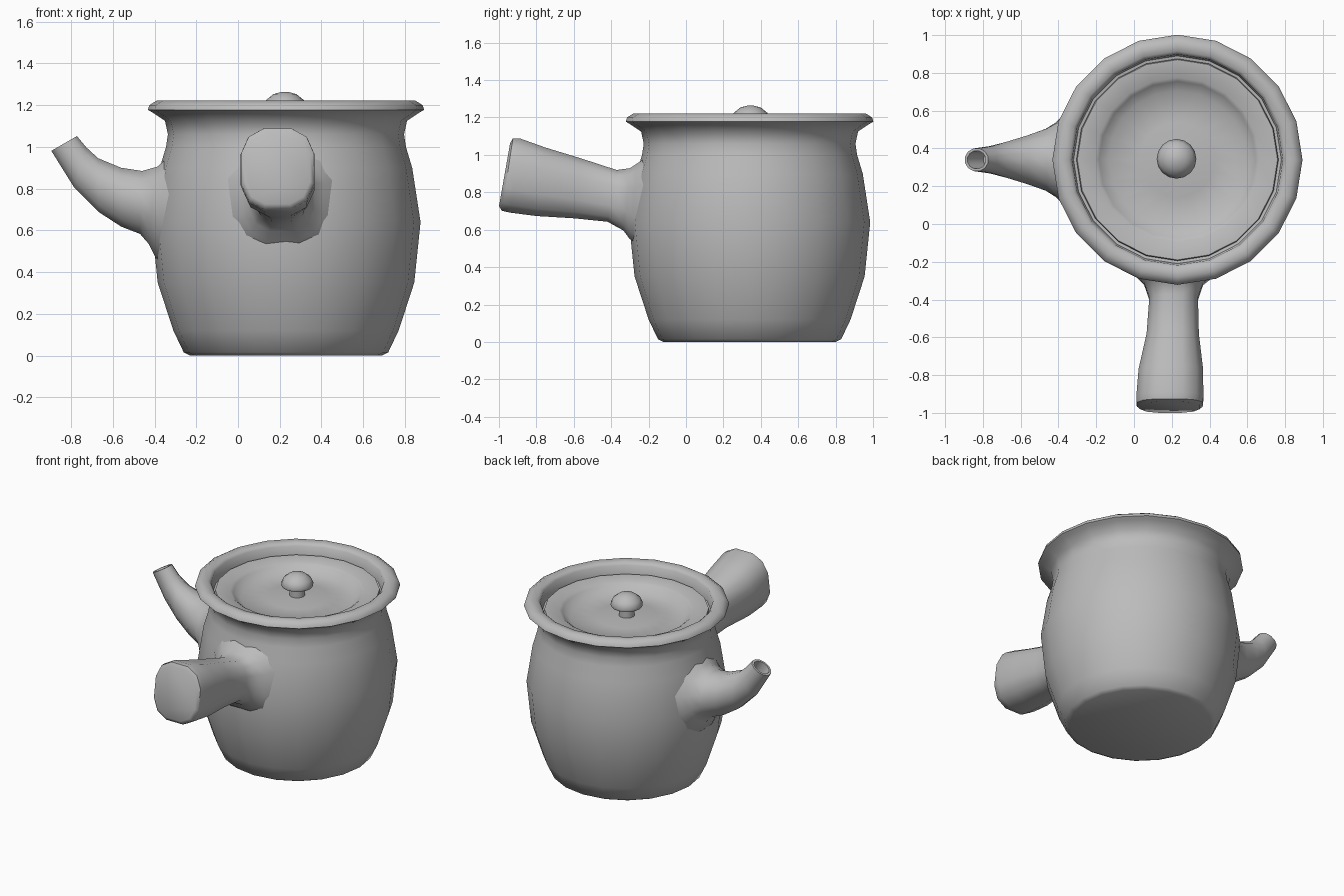
import bpy, bmesh, math
from mathutils import Vector

cube = bpy.data.objects.get("Cube")
if cube:
    bpy.data.objects.remove(cube)

CX, CY = 0.23, 0.34   # axis of the pot

clay = bpy.data.materials.new("grey clay")
clay.use_nodes = True
clay.diffuse_color = (0.5, 0.5, 0.5, 1)
clay.node_tree.nodes["Principled BSDF"].inputs["Base Color"].default_value = (0.5, 0.5, 0.5, 1)


def finish(name, bm, angle):
    bmesh.ops.recalc_face_normals(bm, faces=bm.faces)
    mesh = bpy.data.meshes.new(name)
    bm.to_mesh(mesh)
    bm.free()
    mesh.materials.append(clay)
    obj = bpy.data.objects.new(name, mesh)
    bpy.context.collection.objects.link(obj)
    bpy.ops.object.select_all(action='DESELECT')
    obj.select_set(True)
    bpy.context.view_layer.objects.active = obj
    bpy.ops.object.shade_smooth_by_angle(angle=math.radians(angle))
    return obj


def loft(name, rings, angle=50, cap_start=False, cap_end=False):
    """Skin a list of equally long point rings."""
    bm = bmesh.new()
    loops = [[bm.verts.new(p) for p in ring] for ring in rings]
    n = len(loops[0])
    for a, b in zip(loops, loops[1:]):
        for i in range(n):
            j = (i + 1) % n
            bm.faces.new((a[i], a[j], b[j], b[i]))
    if cap_start:
        bm.faces.new(loops[0])
    if cap_end:
        bm.faces.new(loops[-1])
    return finish(name, bm, angle)


def lathe(name, profile, sides=20, x=CX, y=CY, **kw):
    """Turn (radius, height) points about a vertical axis."""
    turn = [2 * math.pi * i / sides for i in range(sides)]
    return loft(name, [[(x + r * math.cos(t), y + r * math.sin(t), z) for t in turn]
                       for r, z in profile], **kw)


def section(center, u, v, a, b, sides, power=1.0):
    """Rounded cross-section with half sizes a, b along u, v."""
    pts = []
    for i in range(sides):
        t = 2 * math.pi * (i + 0.5) / sides
        c, s = math.cos(t), math.sin(t)
        pts.append(Vector(center) + Vector(u) * a * math.copysign(abs(c) ** power, c)
                   + Vector(v) * b * math.copysign(abs(s) ** power, s))
    return pts


# Pot with flared rim and an inner ledge for the lid
lathe("pot_body", [(0.46, 0), (0.49, 0.015), (0.54, 0.12), (0.615, 0.35), (0.645, 0.64),
                   (0.605, 0.90), (0.575, 1.0), (0.566, 1.06), (0.58, 1.125),
                   (0.64, 1.165), (0.662, 1.178), (0.655, 1.20), (0.62, 1.222),
                   (0.575, 1.215), (0.558, 1.20), (0.55, 1.12), (0.49, 1.11)],
      cap_start=True, angle=55)

# Sunken lid
lathe("lid", [(0.50, 1.12), (0.535, 1.135), (0.53, 1.15), (0.435, 1.145), (0.415, 1.13),
              (0.365, 1.085), (0.2, 1.10), (0.04, 1.11)], cap_end=True, angle=55)

# Mushroom knob
lathe("lid_knob", [(0.052, 1.09), (0.052, 1.175), (0.10, 1.175), (0.105, 1.19), (0.09, 1.225),
                   (0.055, 1.253), (0.015, 1.264)],
      sides=16, x=0.225, y=0.345, cap_end=True, angle=45)

# Hollow curved spout: upper edge, lower edge (x, z) and half width
spout = [((-0.20, 1.04), (-0.25, 0.36), 0.34), ((-0.345, 0.95), (-0.395, 0.46), 0.245),
         ((-0.385, 0.912), (-0.43, 0.53), 0.205), ((-0.46, 0.89), (-0.47, 0.578), 0.17),
         ((-0.56, 0.905), (-0.56, 0.613), 0.135), ((-0.67, 0.95), (-0.67, 0.685), 0.10),
         ((-0.725, 1.0), (-0.785, 0.80), 0.075), ((-0.77, 1.053), (-0.897, 0.98), 0.062)]
rings = []
for top, low, half in spout:
    top, low = Vector((top[0], CY, top[1])), Vector((low[0], CY, low[1]))
    rings.append(section((top + low) / 2, (top - low).normalized(), (0, 1, 0),
                         (top - low).length / 2, half, 12))
for shrink, shift in ((0.78, Vector()), (0.7, Vector((0.08, 0, -0.12)))):
    mid = sum(rings[7], Vector()) / 12
    rings.append([mid + (p - mid) * shrink + shift for p in rings[7]])
loft("spout", rings, cap_end=True, angle=45)

# Side handle: upper edge, lower edge (y, z), centre x and half width
handle = [((-0.15, 1.03), (-0.2, 0.48), 0.215, 0.30), ((-0.262, 0.955), (-0.302, 0.55), 0.215, 0.20),
          ((-0.30, 0.93), (-0.335, 0.595), 0.21, 0.16), ((-0.37, 0.92), (-0.42, 0.642), 0.21, 0.132),
          ((-0.57, 0.985), (-0.60, 0.66), 0.205, 0.142), ((-0.75, 1.04), (-0.80, 0.672), 0.195, 0.175),
          ((-0.89, 1.09), (-0.94, 0.69), 0.19, 0.182), ((-0.925, 1.09), (-0.985, 0.70), 0.19, 0.18),
          ((-0.94, 1.065), (-1.0, 0.725), 0.19, 0.16)]
rings = []
for top, low, x, half in handle:
    top, low = Vector((x, *top)), Vector((x, *low))
    rings.append(section((top + low) / 2, (1, 0, 0), (top - low).normalized(),
                         half, (top - low).length / 2 * 1.02, 12, 0.75))
loft("side_handle", rings, cap_end=True, angle=50)
